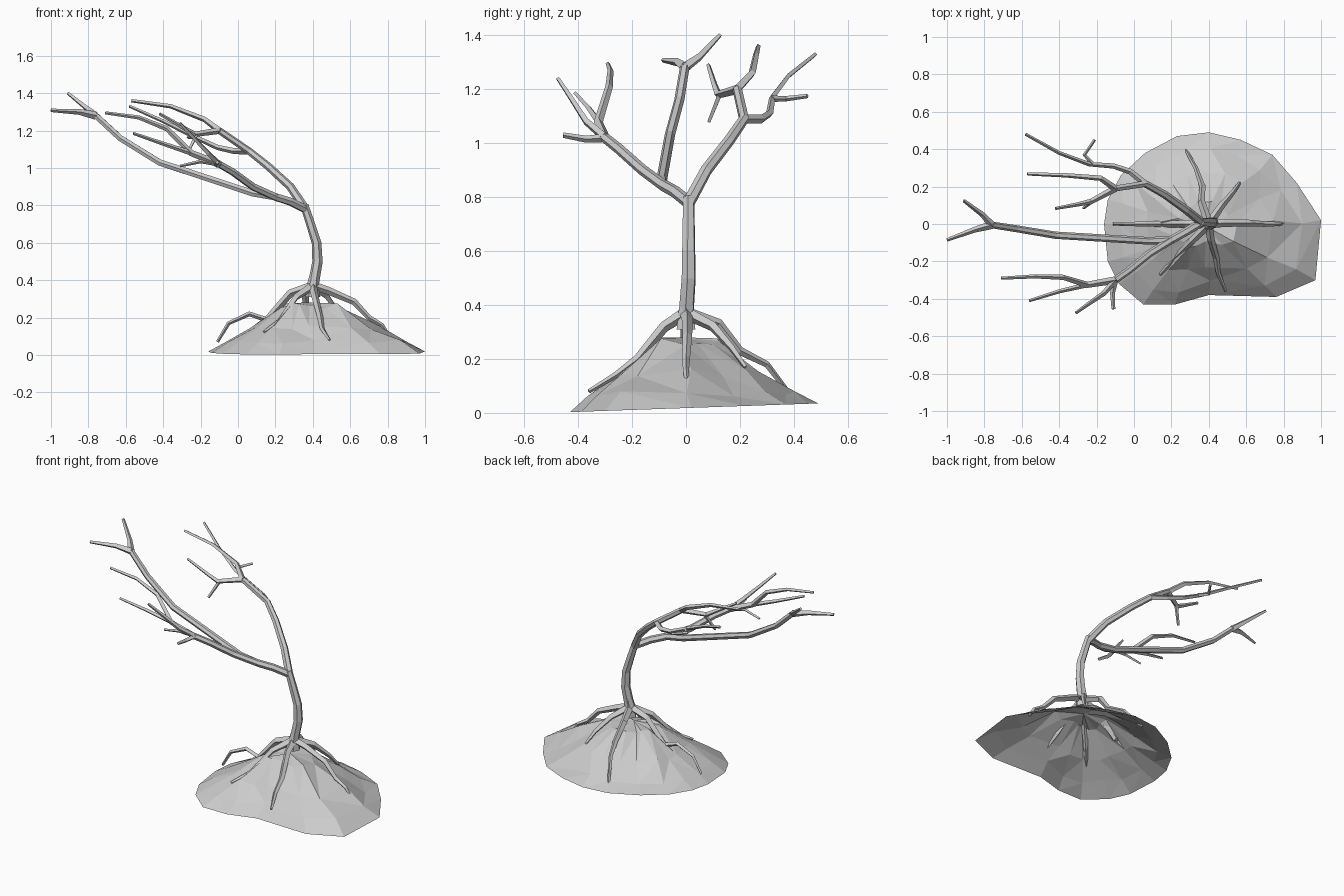
import bpy
import bmesh
import random
from mathutils import Vector

random.seed(4)

default_cube = bpy.data.objects.get("Cube")
if default_cube:
    bpy.data.objects.remove(default_cube, do_unlink=True)

# One plain grey for the whole model
grey = bpy.data.materials.new("plain_grey")
grey.use_nodes = True
colour = (0.6, 0.6, 0.6, 1)
grey.diffuse_color = colour
grey.node_tree.nodes["Principled BSDF"].inputs["Base Color"].default_value = colour


def limb(name, points, start, end, extra_sides=0):
    """Faceted tapering tube along a path, with closed ends."""
    curve = bpy.data.curves.new(name, "CURVE")
    curve.dimensions = "3D"
    curve.bevel_depth = 1
    curve.bevel_resolution = extra_sides
    curve.use_fill_caps = True
    spline = curve.splines.new("POLY")
    spline.use_smooth = False
    spline.points.add(len(points) - 1)
    for i, (target, position) in enumerate(zip(spline.points, points)):
        target.co = (*position, 1)
        target.radius = start + (end - start) * i / (len(points) - 1)
    path_object = bpy.data.objects.new(name + "_path", curve)
    bpy.context.collection.objects.link(path_object)
    bpy.context.view_layer.update()
    depsgraph = bpy.context.evaluated_depsgraph_get()
    mesh = bpy.data.meshes.new_from_object(path_object.evaluated_get(depsgraph))
    bpy.data.objects.remove(path_object, do_unlink=True)
    mesh.name = name
    mesh.materials.clear()
    mesh.materials.append(grey)
    for face in mesh.polygons:
        face.use_smooth = False
    bpy.context.collection.objects.link(bpy.data.objects.new(name, mesh))


# Mound: open faceted shell made of shrinking rings around the summit
outline = [(-.16, 0), (-.14, -.2), (-.08, -.32), (.05, -.43), (.22, -.43), (.4, -.38),
           (.76, -.39), (.97, -.3), (1, .02), (.87, .22), (.74, .37), (.57, .45),
           (.4, .49), (.23, .47), (.06, .38), (-.07, .26), (-.14, .13)]
summit = Vector((.38, -.01, .28))
bm = bmesh.new()
rings = []
for scale, height in ((1, None), (.82, .07), (.58, .15), (.26, .265)):
    ring = []
    for x, y in outline:
        position = summit.lerp(Vector((x, y, 0)), scale)
        if height is None:
            position.z = max(0, .018 + .035 * y)
        else:
            position.z = height
            position += Vector(random.uniform(-.014, .014) for axis in "xyz")
        ring.append(bm.verts.new(position))
    rings.append(ring)
count = len(outline)
for outer, inner in zip(rings, rings[1:]):
    for i in range(count):
        j = (i + 1) % count
        bm.faces.new((outer[j], outer[i], inner[i], inner[j]))
peak = bm.verts.new(summit)
for i in range(count):
    bm.faces.new((rings[-1][(i + 1) % count], rings[-1][i], peak))
bmesh.ops.recalc_face_normals(bm, faces=bm.faces)
if sum(face.normal.z for face in bm.faces) < 0:
    bmesh.ops.reverse_faces(bm, faces=bm.faces)
bmesh.ops.triangulate(bm, faces=bm.faces)
mound_mesh = bpy.data.meshes.new("mound")
bm.to_mesh(mound_mesh)
bm.free()
mound_mesh.materials.append(grey)
bpy.context.collection.objects.link(bpy.data.objects.new("mound", mound_mesh))

# Trunk with a flared foot
fork = (.36, .01, .78)
limb("trunk_foot", [(.4, 0, .31), (.4, 0, .37), (.41, .005, .43)], .04, .026, 1)
limb("trunk", [(.4, 0, .36), (.425, .01, .5), (.42, .01, .6), (.385, .01, .71),
               (.355, .01, .8)], .03, .022, 1)

# Left limb group, reaching towards the back
left_knot = (.06, .215, 1.09)
left_crown = (-.1, .19, 1.2)
limb("left_limb", [fork, (.28, .075, .9), (.16, .16, 1.01), left_knot, left_crown],
     .024, .018, 1)
limb("left_upper_branch", [left_crown, (-.18, .245, 1.26), (-.36, .26, 1.33),
                           (-.57, .268, 1.36)], .018, .009)
limb("left_inner_branch", [left_crown, (-.23, .12, 1.18), (-.3, .105, 1.22),
                           (-.42, .083, 1.29)], .018, .008)
limb("left_inner_twig", [(-.22, .125, 1.18), (-.27, .085, 1.08)], .011, .008)
limb("left_outer_branch", [left_knot, (-.02, .28, 1.09), (-.11, .31, 1.11),
                           (-.24, .32, 1.17), (-.4, .38, 1.25), (-.58, .48, 1.33)],
     .018, .008)
limb("left_outer_twig", [(-.22, .32, 1.165), (-.265, .37, 1.165), (-.21, .45, 1.175)],
     .012, .008)

# Middle limb, the longest one
split = (.2, -.085, .845)
middle_fork = (-.76, -.005, 1.28)
limb("lower_limb", [fork, (.28, -.04, .82), split], .023, .022, 1)
limb("middle_limb", [split, (.08, -.09, .865), (-.42, -.06, 1.03), (-.63, -.025, 1.16),
                     middle_fork], .021, .018, 1)
limb("middle_upper_branch", [middle_fork, (-.81, .05, 1.32), (-.91, .125, 1.4)],
     .02, .009)
limb("middle_lower_branch", [middle_fork, (-.85, -.03, 1.3), (-1, -.085, 1.308)],
     .022, .009)

# Right limb group, reaching towards the front
right_knot = (-.1, -.3, 1.02)
right_elbow = (-.25, -.325, 1.08)
limb("right_limb", [split, (.08, -.16, .9), (-.03, -.25, .98), right_knot], .021, .019, 1)
limb("right_upper_branch", [right_knot, right_elbow, (-.38, -.285, 1.21),
                            (-.53, -.28, 1.27), (-.71, -.29, 1.295)], .02, .008)
limb("right_middle_branch", [right_elbow, (-.4, -.36, 1.13), (-.56, -.41, 1.185)],
     .014, .008)
limb("right_front_branch", [right_knot, (-.16, -.37, 1.08), (-.24, -.425, 1.165),
                            (-.31, -.475, 1.24)], .017, .008)
limb("right_lower_branch", [right_knot, (-.115, -.37, 1.015), (-.11, -.455, 1.03)],
     .016, .01)
limb("right_twig", [right_knot, (-.2, -.32, 1.035), (-.31, -.31, 1.01)], .013, .007)

# Roots spreading from the trunk foot over and into the mound
root_paths = {
    "back_root": [(.36, .12, .33), (.366, .2, .23), (.33, .3, .18), (.275, .4, .05)],
    "back_left_root": [(.47, .1, .32), (.53, .17, .24), (.565, .22, .17)],
    "left_root": [(.48, .005, .345), (.62, .005, .285), (.7, 0, .2), (.77, 0, .16),
                  (.81, .005, .1)],
    "right_root": [(.28, 0, .33), (.2, 0, .24), (.15, 0, .19), (.06, 0, .22),
                   (-.05, 0, .17), (-.11, 0, .07)],
    "front_right_root": [(.31, -.09, .31), (.22, -.18, .18), (.14, -.27, .125)],
    "front_root": [(.41, -.08, .32), (.44, -.18, .2), (.45, -.26, .14), (.49, -.36, .08)],
}
for name, path in root_paths.items():
    limb(name, [(.4, 0, .37)] + path, .024, .008)
